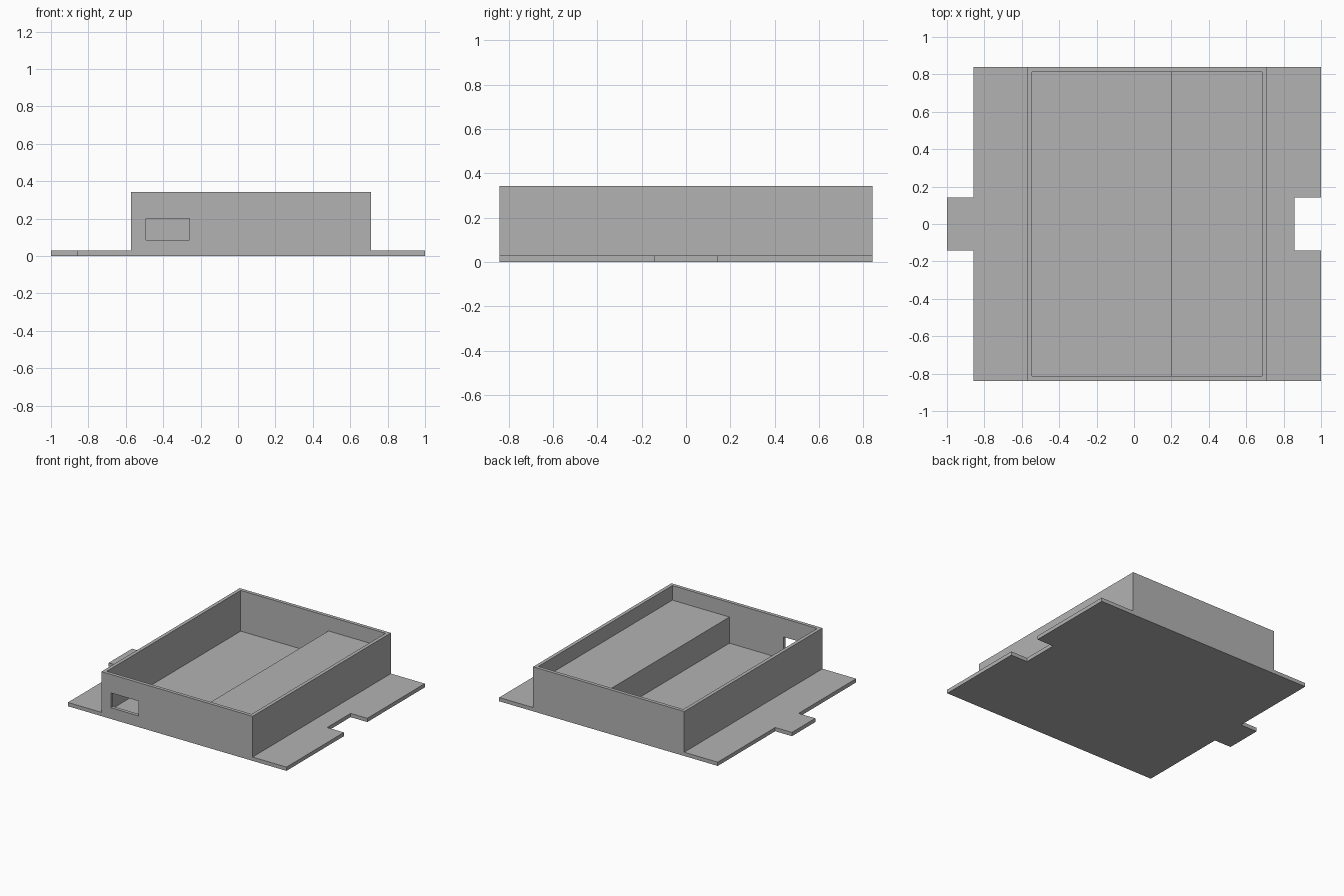
import bpy
import bmesh

default = bpy.data.objects.get("Cube")
if default:
    bpy.data.objects.remove(default, do_unlink=True)

# One plain grey for the whole model
grey = bpy.data.materials.new("plain_grey")
grey.use_nodes = True
colour = (0.45, 0.45, 0.45, 1)
grey.diffuse_color = colour
grey.node_tree.nodes["Principled BSDF"].inputs["Base Color"].default_value = colour


def extrude(name, outline, z0, z1):
    """Solid made by raising a flat outline from z0 to z1."""
    bm = bmesh.new()
    face = bm.faces.new([bm.verts.new((x, y, z0)) for x, y in outline])
    raised = bmesh.ops.extrude_face_region(bm, geom=[face])["geom"]
    for v in raised:
        if isinstance(v, bmesh.types.BMVert):
            v.co.z = z1
    bmesh.ops.recalc_face_normals(bm, faces=bm.faces)
    mesh = bpy.data.meshes.new(name)
    bm.to_mesh(mesh)
    bm.free()
    mesh.materials.append(grey)
    ob = bpy.data.objects.new(name, mesh)
    bpy.context.collection.objects.link(ob)
    return ob


def box(name, x0, x1, y0, y1, z0, z1):
    return extrude(name, [(x0, y0), (x1, y0), (x1, y1), (x0, y1)], z0, z1)


def cut(target, cutter):
    """Apply a boolean cut, then discard the cutter."""
    cutter.hide_render = True
    mod = target.modifiers.new("cut", "BOOLEAN")
    mod.operation = "DIFFERENCE"
    mod.solver = "EXACT"
    mod.object = cutter
    bpy.context.view_layer.objects.active = target
    bpy.ops.object.modifier_apply(modifier=mod.name)
    bpy.data.objects.remove(cutter, do_unlink=True)


DEPTH = 0.84       # half depth of plate and tray
FLOOR = 0.029      # plate thickness
RIM = 0.342        # top of the walls
LEFT, RIGHT = -0.573, 0.712
WALL = 0.027
KEY = 0.142        # half width of tab and notch
SIDE = 0.858       # plate edge beside the tab, and notch bottom

# Base plate with a tab on one edge and a matching notch on the other
half = [(-SIDE, DEPTH), (-SIDE, KEY), (-1, KEY)]
notch = [(1, DEPTH), (1, KEY), (SIDE, KEY)]
outline = (half + [(x, -y) for x, y in reversed(half)]
           + [(x, -y) for x, y in notch] + notch[::-1])
extrude("base_plate", outline, 0, FLOOR)

# Open tray walls with a rectangular port in the front
inner_l, inner_r, inner_y = LEFT + WALL, RIGHT - WALL, DEPTH - WALL
walls = box("tray_walls", LEFT, RIGHT, -DEPTH, DEPTH, FLOOR, RIM)
cut(walls, box("cavity_cutter", inner_l, inner_r, -inner_y, inner_y, -0.1, 0.5))
cut(walls, box("port_cutter", -0.493, -0.258, -1, -0.7, 0.086, 0.2))

# Raised shelf along one side of the tray
box("raised_shelf", 0.2, inner_r, -inner_y, inner_y, FLOOR, 0.23)
